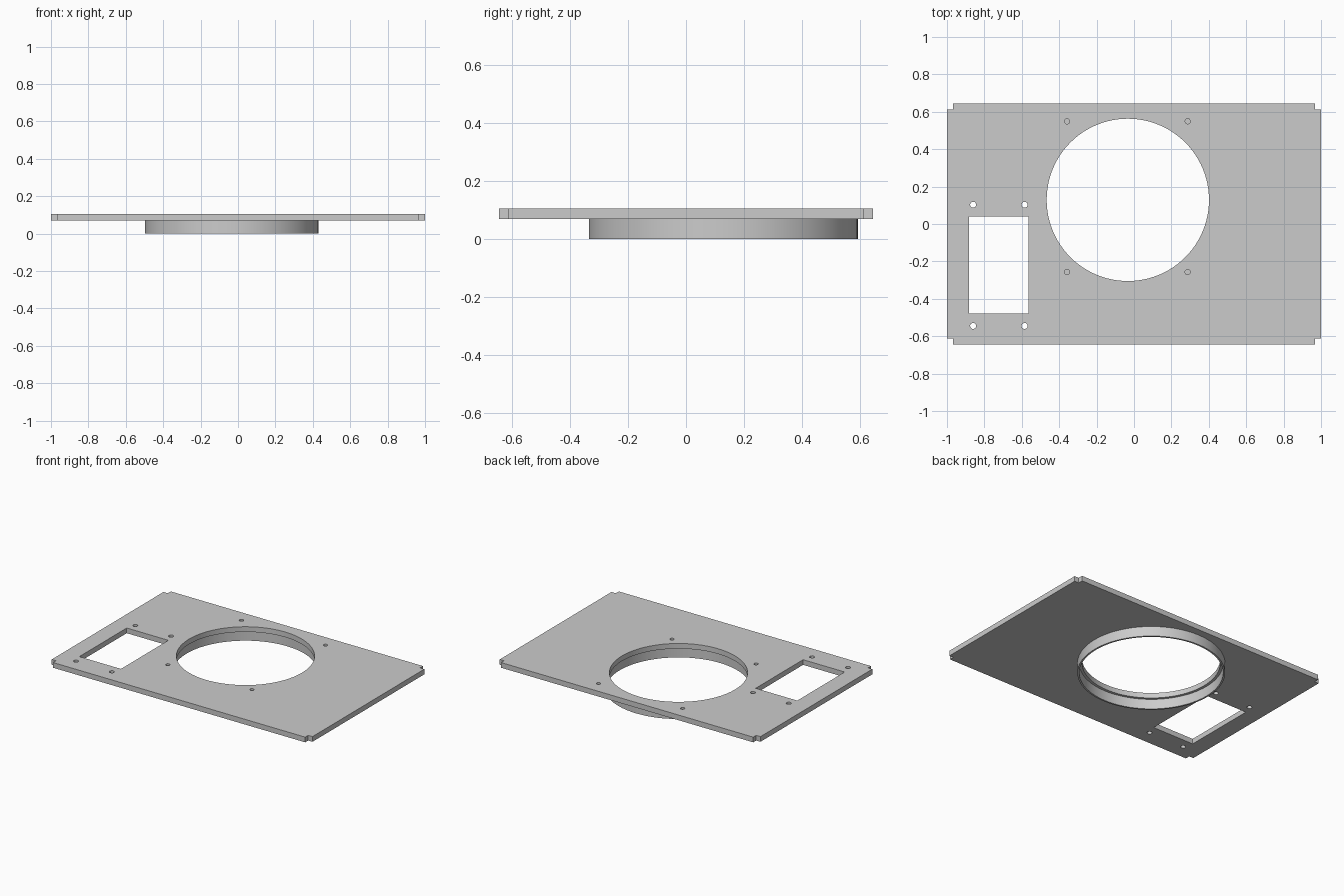
import bpy, bmesh, math

if "Cube" in bpy.data.objects:
    bpy.data.objects.remove(bpy.data.objects["Cube"])

Z0, Z1 = 0.069, 0.105          # underside and top of the plate
CX, CY = -0.033, 0.129         # centre of the large opening
SEG = 96

grey = bpy.data.materials.new("plain grey")
grey.diffuse_color = (0.6, 0.6, 0.6, 1)
grey.use_nodes = True
grey.node_tree.nodes["Principled BSDF"].inputs["Base Color"].default_value = grey.diffuse_color


def prism(name, pts, z0, z1):
    """Extrude a flat outline from z0 to z1."""
    bm = bmesh.new()
    face = bm.faces.new([bm.verts.new((x, y, z0)) for x, y in pts])
    top = bmesh.ops.extrude_face_region(bm, geom=[face])["geom"]
    bmesh.ops.translate(bm, vec=(0, 0, z1 - z0),
                        verts=[v for v in top if isinstance(v, bmesh.types.BMVert)])
    bmesh.ops.recalc_face_normals(bm, faces=bm.faces)
    mesh = bpy.data.meshes.new(name)
    bm.to_mesh(mesh)
    bm.free()
    mesh.materials.append(grey)
    obj = bpy.data.objects.new(name, mesh)
    bpy.context.collection.objects.link(obj)
    return obj


def circle(x, y, r, n):
    return [(x + r * math.cos(2 * math.pi * i / n),
             y + r * math.sin(2 * math.pi * i / n)) for i in range(n)]


def rect(x0, x1, y0, y1):
    return [(x0, y0), (x1, y0), (x1, y1), (x0, y1)]


def finish(obj, cutters):
    """Cut the openings, apply them and shade the round walls smooth."""
    bpy.context.view_layer.objects.active = obj
    for c in cutters:
        mod = obj.modifiers.new("cut", "BOOLEAN")
        mod.operation, mod.solver, mod.object = "DIFFERENCE", "EXACT", c
        bpy.ops.object.modifier_apply(modifier=mod.name)
    for c in cutters:
        bpy.data.objects.remove(c, do_unlink=True)
    bpy.ops.object.select_all(action="DESELECT")
    obj.select_set(True)
    bpy.ops.object.shade_smooth_by_angle(angle=math.radians(30))


# Plate with notched corners
X, Y, N = 1.0, 0.645, 0.033
quarter = [(X, Y - N), (X - N, Y - N), (X - N, Y)]
outline = (quarter + [(-x, y) for x, y in reversed(quarter)]
           + [(-x, -y) for x, y in quarter]
           + [(x, -y) for x, y in reversed(quarter)])
plate = prism("plate", outline, Z0, Z1)

# Large round opening and rectangular window
cuts = [prism("opening_cutter", circle(CX, CY, 0.434, SEG), -0.1, 0.3),
        prism("window_cutter", rect(-0.882, -0.563, -0.478, 0.041), -0.1, 0.3)]
# Through holes beside the window
for x in (-0.86, -0.585):
    for y in (-0.545, 0.103):
        cuts.append(prism("screw_cutter", circle(x, y, 0.016, 24), -0.1, 0.3))
# Blind holes around the round opening
for x in (-0.358, 0.287):
    for y in (-0.257, 0.549):
        cuts.append(prism("blind_cutter", circle(x, y, 0.014, 24), Z1 - 0.024, 0.3))
finish(plate, cuts)

# Thin collar hanging under the opening, slightly wider than it
collar = prism("collar", circle(CX, CY, 0.464, SEG), 0, Z0)
finish(collar, [prism("collar_cutter", circle(CX, CY, 0.452, SEG), -0.1, 0.3)])
